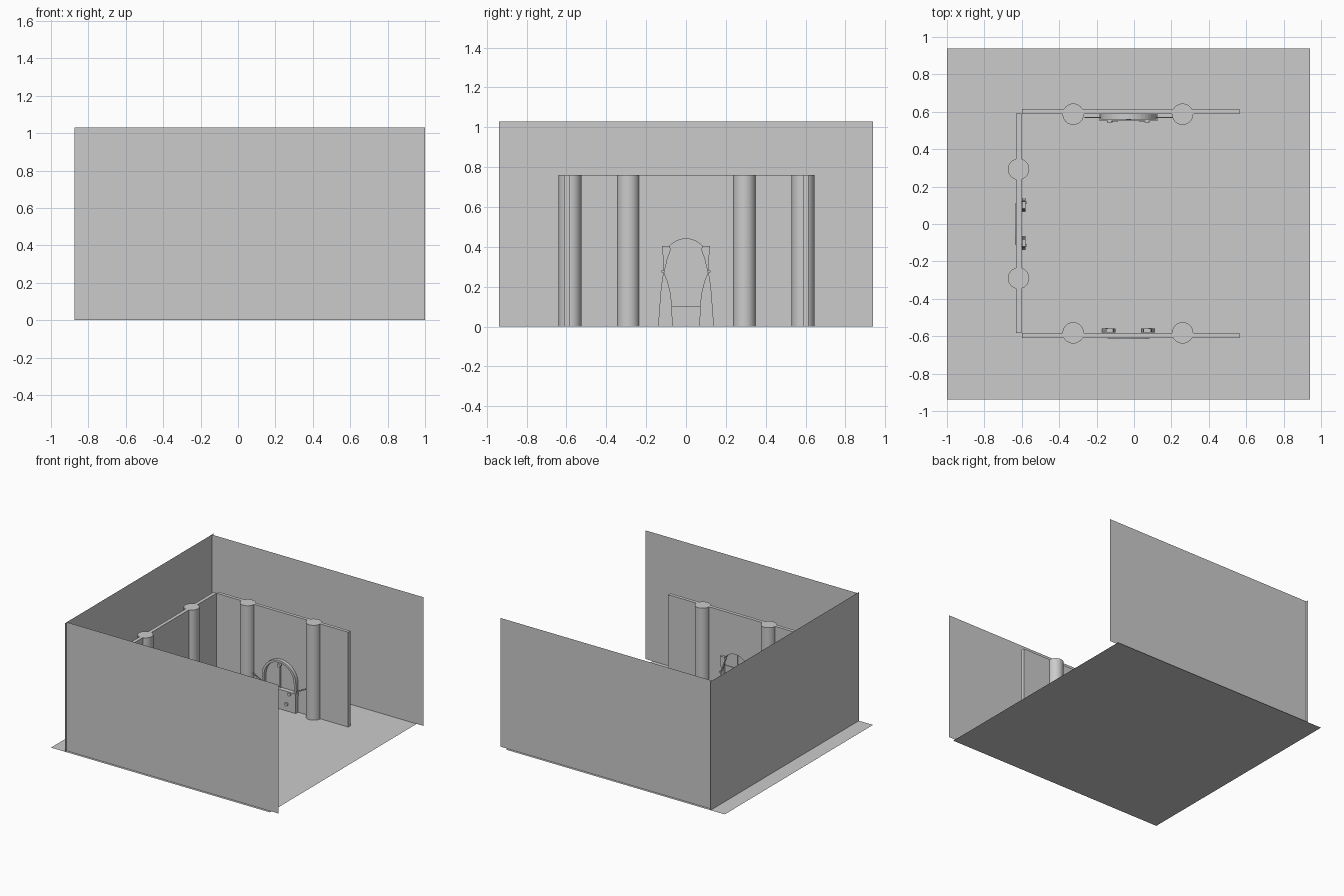
import bpy, bmesh, math
from mathutils import Matrix, Vector

if "Cube" in bpy.data.objects:
    bpy.data.objects.remove(bpy.data.objects["Cube"])


def make(name, bm, matrix=None):
    bmesh.ops.recalc_face_normals(bm, faces=bm.faces)
    me = bpy.data.meshes.new(name)
    bm.to_mesh(me)
    bm.free()
    ob = bpy.data.objects.new(name, me)
    bpy.context.collection.objects.link(ob)
    if matrix:
        ob.matrix_world = matrix
    return ob


def sheet(name, pts):
    bm = bmesh.new()
    bm.faces.new([bm.verts.new(p) for p in pts])
    return make(name, bm)


def box(name, lo, hi, matrix=None):
    bm = bmesh.new()
    bmesh.ops.create_cube(bm, size=1)
    lo, hi = Vector(lo), Vector(hi)
    for v in bm.verts:
        v.co = (lo + hi) / 2 + Vector(a * b for a, b in zip(v.co, hi - lo))
    return make(name, bm, matrix)


def slab(name, outline, d0, d1, matrix=None):
    """Extrude an upright (u, z) outline along local y from d0 to d1."""
    bm = bmesh.new()
    f = bm.faces.new([bm.verts.new((u, d0, z)) for u, z in outline])
    r = bmesh.ops.extrude_face_region(bm, geom=[f])
    for v in r["geom"]:
        if isinstance(v, bmesh.types.BMVert):
            v.co.y = d1
    return make(name, bm, matrix)


def cylinder(name, r, depth, loc, segments=32, axis_y=False):
    m = Matrix.Translation(loc)
    if axis_y:
        m = m @ Matrix.Rotation(math.pi / 2, 4, 'X')
    bm = bmesh.new()
    bmesh.ops.create_cone(bm, cap_ends=True, segments=segments, radius1=r,
                          radius2=r, depth=depth)
    ob = make(name, bm, m)
    ob.data.shade_smooth()
    ob.data.set_sharp_from_angle(angle=math.radians(40))
    return ob


def arch(r, base, spring, n=20):
    arc = [(r * math.cos(math.pi * i / n), spring + r * math.sin(math.pi * i / n))
           for i in range(n + 1)]
    return [(r, base)] + arc + [(-r, base)]


# floor and outer screens
E, H = 0.938, 1.03
sheet("floor", [(-1, -E, 0), (0.94, -E, 0), (0.94, E, 0), (-1, E, 0)])
for s, n in ((-1, "front"), (1, "back")):
    y = s * 0.918
    sheet(n + "_outer_wall", [(-0.875, y, 0), (1, y, 0), (1, y, H), (-0.875, y, H)])
sheet("left_outer_wall", [(-0.875, -E, 0), (-0.875, E, 0), (-0.875, E, H), (-0.875, -E, H)])

# inner room walls
T = 0.76
box("back_inner_wall", (-0.6, 0.588, 0), (0.565, 0.615, T))
front = box("front_inner_wall", (-0.6, -0.61, 0), (0.565, -0.582, T))
left = box("left_inner_wall", (-0.63, -0.582, 0), (-0.602, 0.59, T))

# columns
for i, (x, y) in enumerate([(-0.325, 0.587), (0.26, 0.587), (-0.325, -0.582),
                            (0.26, -0.582), (-0.617, 0.293), (-0.617, -0.29)]):
    cylinder(f"column_{i}", 0.057, T, (x, y, T / 2))

# arched windows with tied curtains; local +y points into the room
curtain = [(0.140, 0), (0.133, 0.1), (0.125, 0.2), (0.112, 0.285), (0.116, 0.35),
           (0.120, 0.405), (0.082, 0.405), (0.077, 0.385), (0.093, 0.34),
           (0.110, 0.27), (0.092, 0.225), (0.078, 0.17), (0.070, 0.1), (0.068, 0)]
places = [("front", front, Matrix.Translation((-0.03, -0.582, 0))),
          ("left", left, Matrix.Translation((-0.602, 0, 0)) @ Matrix.Rotation(-math.pi / 2, 4, 'Z'))]
for n, wall, m in places:
    cut = slab(n + "_window_cutter", arch(0.11, 0.1, 0.33), -0.1, 0.1, m)
    cut.hide_render = True
    cut.hide_set(True)
    mod = wall.modifiers.new("window_opening", 'BOOLEAN')
    mod.operation = 'DIFFERENCE'
    mod.object = cut
    mod.solver = 'EXACT'
    slab(n + "_window_pane", arch(0.112, 0.098, 0.33), -0.031, -0.028, m)
    box(n + "_window_mullion", (-0.003, -0.029, 0.1), (0.003, -0.022, 0.438), m)
    for k, z in enumerate((0.2, 0.315)):
        box(f"{n}_window_bar_{k}", (-0.109, -0.029, z - 0.003), (0.109, -0.022, z + 0.003), m)
    for s in (-1, 1):
        slab(f"{n}_curtain_{s}", [(s * u, z) for u, z in curtain], 0.003, 0.022, m)
        box(f"{n}_curtain_tie_{s}", (s * 0.116 - 0.008, 0.001, 0.27),
            (s * 0.116 + 0.008, 0.026, 0.282), m)

# arched fixture on the back wall
C = -0.03
M = Matrix.Translation((C, 0, 0))
outer, inner = arch(0.15, 0.15, 0.235), arch(0.132, 0.15, 0.235)
slab("fixture_arch", outer + inner[::-1], 0.56, 0.589, M)
box("fixture_base", (-0.15, 0.558, 0), (0.15, 0.589, 0.13), M)
box("fixture_ledge", (-0.155, 0.552, 0.13), (0.155, 0.589, 0.16), M)
box("fixture_centre_bar", (-0.003, 0.575, 0.16), (0.003, 0.585, 0.37), M)
cylinder("fixture_top_knob", 0.014, 0.02, (C, 0.565, 0.345), 16, True)
for s in (-1, 1):
    cylinder(f"ledge_knob_{s}", 0.014, 0.012, (C + s * 0.1, 0.549, 0.145), 16, True)
    cylinder(f"base_knob_{s}", 0.014, 0.012, (C + s * 0.07, 0.554, 0.055), 16, True)
    # side arm, sloping up away from the arch
    slab(f"side_arm_{s}", [(s * 0.15, 0.165), (s * 0.235, 0.21), (s * 0.235, 0.22),
                           (s * 0.15, 0.175)], 0.567, 0.573, M)
